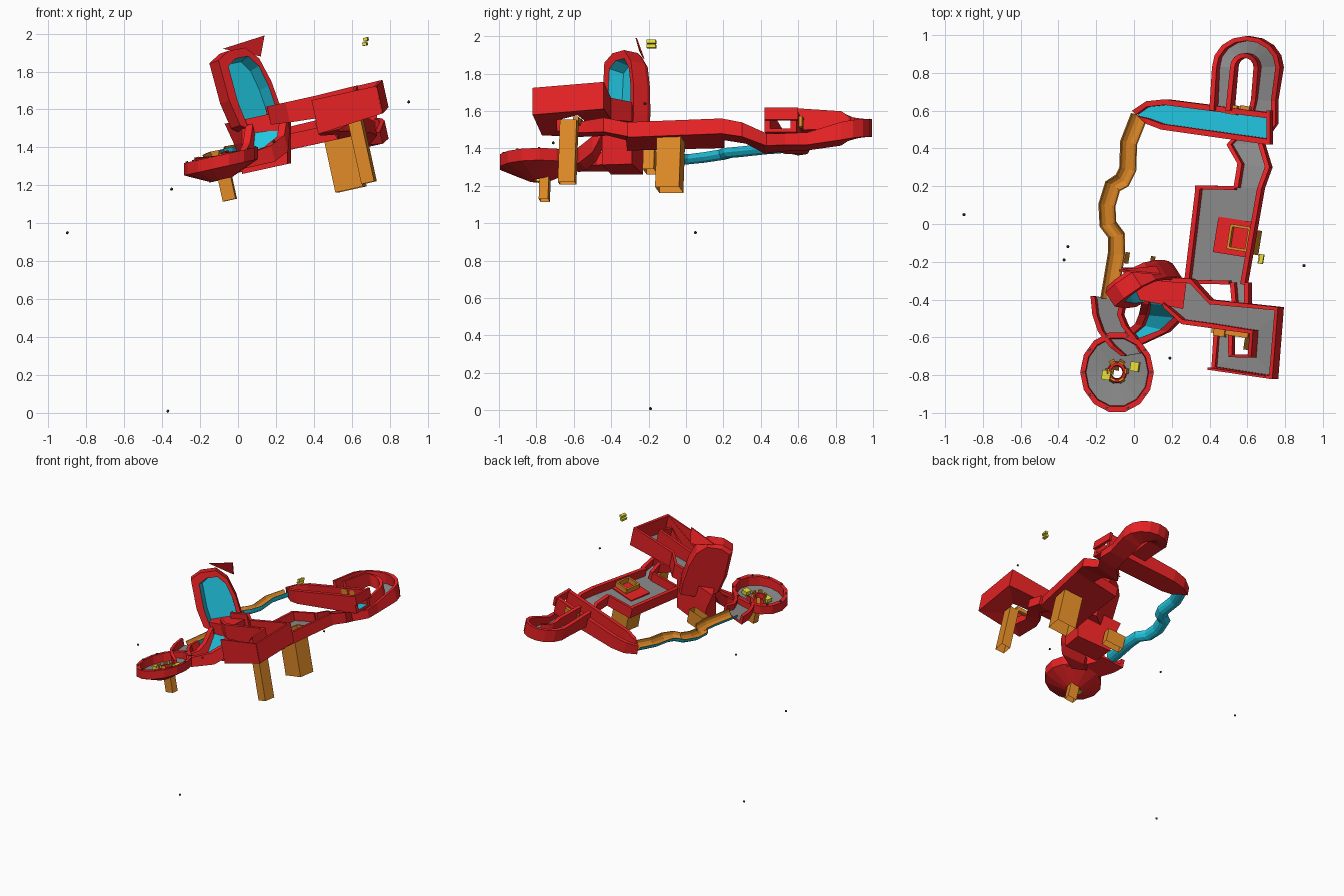
import bpy, bmesh
from math import sin, cos, pi, atan, radians
from mathutils import Vector, Euler

if "Cube" in bpy.data.objects:
    bpy.data.objects.remove(bpy.data.objects["Cube"])

S = 0.22                                   # sideways tilt of the whole track
UP = Vector((-S, 0, 1)).normalized()
TILT = Euler((0, -atan(S), radians(-9)))


def mat(name, r, g, b):
    m = bpy.data.materials.new(name)
    m.diffuse_color = (r, g, b, 1)
    m.use_nodes = True
    m.node_tree.nodes["Principled BSDF"].inputs["Base Color"].default_value = m.diffuse_color
    return m


RED = mat("red", .80, .016, .018)
CYAN = mat("cyan", .015, .56, .74)
ORANGE = mat("orange", .74, .25, .02)
YELLOW = mat("yellow", .8, .72, .04)
GREY = mat("grey", .25, .25, .25)
DARK = mat("dark", .05, .06, .06)


def at(x, y, h):
    return Vector((x, y, h + S * x))


def finish(name, bm, mats):
    bmesh.ops.recalc_face_normals(bm, faces=bm.faces)
    me = bpy.data.meshes.new(name)
    bm.to_mesh(me)
    bm.free()
    for m in mats:
        me.materials.append(m)
    ob = bpy.data.objects.new(name, me)
    bpy.context.collection.objects.link(ob)
    return ob


def loft(name, rings, seg_mats, mats, closed=False):
    """Skin a list of equal point rings; seg_mats gives a material per ring side."""
    bm = bmesh.new()
    vs = [[bm.verts.new(p) for p in r] for r in rings]
    n = len(rings[0])
    pairs = list(zip(vs, vs[1:])) + ([(vs[-1], vs[0])] if closed else [])
    for a, b in pairs:
        for i in range(n):
            j = (i + 1) % n
            bm.faces.new((a[i], a[j], b[j], b[i])).material_index = seg_mats[i]
    if not closed:
        bm.faces.new(vs[0])
        bm.faces.new(vs[-1])
    return finish(name, bm, mats)


def channel(name, stations, floor=GREY, t=.025):
    """Walled track. Station: left x, y, right x, y, floor height, wall height."""
    rings = []
    for lx, ly, rx, ry, h, w in stations:
        L, R = at(lx, ly, h), at(rx, ry, h)
        s = (R - L).normalized() * t
        d = UP * -.018
        rings.append([L + d, L + UP * w, L + s + UP * w, L + s,
                      R - s, R - s + UP * w, R + UP * w, R + d])
    return loft(name, rings, [0, 0, 0, 1, 0, 0, 0, 0], [RED, floor])


def box(name, c, size, m, rot=TILT, tube=False):
    bm = bmesh.new()
    bmesh.ops.create_cube(bm, size=1)
    bmesh.ops.scale(bm, vec=size, verts=bm.verts)
    if tube:                               # open top and bottom
        bm.normal_update()
        ends = [f for f in bm.faces if abs(f.normal.z) > .9]
        bmesh.ops.delete(bm, geom=ends, context='FACES_ONLY')
    ob = finish(name, bm, [m])
    ob.location, ob.rotation_euler = c, rot
    return ob


def wall(name, a, b, h, w, t=.02):
    """Upright end wall between two plan points."""
    A, B = at(*a, h - .018), at(*b, h - .018)
    n = (B - A).cross(UP).normalized() * t / 2
    up = UP * (w + .018)
    loft(name, [[p - n, p + n, p + n + up, p - n + up] for p in (A, B)], [0] * 4, [RED])


# upper U-turn track, dropping beneath itself
channel("upper_track", [
    (.16, -.28, .17, -.44, 1.50, .08), (.32, -.29, .27, -.53, 1.49, .09),
    (.42, -.40, .42, -.55, 1.48, .10), (.79, -.44, .64, -.58, 1.455, .13),
    (.76, -.82, .63, -.69, 1.43, .13), (.42, -.77, .53, -.69, 1.395, .05),
    (.43, -.57, .53, -.57, 1.385, .04)])
wall("upper_track_front_wall", (.42, -.765), (.76, -.815), 1.43, .13, .012)
channel("under_track", [
    (.43, -.57, .53, -.57, 1.385, .04), (.46, -.49, .56, -.52, 1.38, .05),
    (.53, -.42, .62, -.44, 1.37, .06), (.52, -.31, .62, -.31, 1.345, .06)])

# wide arena and connector to the hairpin
channel("arena_track", [
    (.28, -.30, .60, -.32, 1.345, .065), (.34, .20, .69, .19, 1.345, .065)])
wall("arena_front_wall", (.28, -.305), (.52, -.31), 1.345, .065)
wall("arena_back_wall", (.34, .195), (.55, .19), 1.345, .065)
arc = []
for i in range(9):
    a = pi * i / 8
    arc.append((.6 + .05 * cos(a), .83 + .05 * sin(a), .61 + .18 * cos(a),
                .83 + .165 * sin(a), 1.29 + .11 * i / 8, .08))
channel("hairpin_track", [
    (.54, .19, .69, .19, 1.345, .065), (.56, .32, .73, .30, 1.32, .06),
    (.50, .42, .69, .43, 1.28, .05), (.60, .53, .76, .53, 1.27, .045),
    (.63, .66, .76, .65, 1.27, .05)] + arc + [(.53, .60, .42, .60, 1.40, .10)])

# long cyan trough that narrows into the pipe
channel("cyan_trough", [
    (.73, .42, .73, .59, 1.345, .11), (.16, .50, .18, .66, 1.365, .08),
    (.08, .53, .08, .65, 1.37, .07), (.05, .55, .0, .60, 1.38, .05)], CYAN, .03)
wall("cyan_trough_end_bar", (.725, .42), (.725, .60), 1.41, .05)

# winding half pipe: orange inside, cyan outside
path = [Vector(p) for p in [
    (.03, .57, 1.41), (-.025, .43, 1.4), (-.03, .29, 1.385), (-.06, .23, 1.38),
    (-.11, .2, 1.37), (-.14, .1, 1.355), (-.135, .0, 1.345), (-.09, -.06, 1.345),
    (-.09, -.16, 1.34), (-.13, -.4, 1.335)]]
rings = []
for i, p in enumerate(path):
    d = path[min(i + 1, len(path) - 1)] - path[max(i - 1, 0)]
    side = d.cross(UP).normalized()
    half = [side * cos(k * pi / 6) - UP * sin(k * pi / 6) for k in range(7)]
    rings.append([p + UP * .015 + q * .047 for q in half]
                 + [p + UP * .015 + q * .041 for q in reversed(half)])
loft("winding_half_pipe", rings, [1] * 6 + [0] * 8, [ORANGE, CYAN])

# curved lead-in to the bowl
channel("bowl_lead_in", [
    (-.04, -.41, -.22, -.38, 1.345, .05), (-.055, -.48, -.21, -.48, 1.34, .05),
    (-.03, -.54, -.18, -.57, 1.335, .05), (.02, -.60, -.12, -.65, 1.33, .05),
    (.06, -.68, -.06, -.70, 1.325, .03)])

# round funnel bowl with open centre
prof = [(1, 1.315, 0), (1, 1.38, 0), (.86, 1.38, 0), (.84, 1.315, 1), (.27, 1.30, 0),
        (.24, 1.335, 0), (.17, 1.335, 0), (.15, 1.25, 0), (.3, 1.25, 0)]
rings = [[at(-.09 + .195 * r * cos(2 * pi * k / 14), -.785 + .215 * r * sin(2 * pi * k / 14), h)
          for r, h, _ in prof] for k in range(14)]
loft("bowl", rings, [p[2] for p in prof], [RED, GREY], closed=True)

# steep cyan chute and its base block
channel("cyan_chute", [
    (.25, -.36, .03, -.36, 1.51, .02), (.27, -.44, .05, -.42, 1.45, .05),
    (.26, -.50, .04, -.48, 1.34, .07), (.19, -.57, .02, -.53, 1.30, .07),
    (.04, -.64, -.04, -.57, 1.30, .05)], CYAN, .04)
rings = [[at(.02, -.40, h), at(.26, -.45, h), at(.28, -.29, h), at(-.07 + k, -.23, h)]
         for h, k in ((1.255, .1), (1.42, .05), (1.54, 0))]
loft("chute_base", rings, [0] * 4, [RED])

# tall arched scoop with recessed cyan lining
O = Vector((.06, -.325, 1.56))
u = Vector((.80, .55, .15)).normalized()
v = Vector((-.24, .06, .97)).normalized()
n = u.cross(v).normalized()
outline = [(-.11, -.04), (-.14, .1), (-.145, .32), (-.07, .36), (.04, .36), (.11, .29),
           (.15, .16), (.17, 0), (.17, -.1), (0, -.1)]


def scoop(shrink, depth):
    return [O + u * (a * shrink + .02 * (1 - shrink) / .35) + n * depth
            + v * (b if b < 0 else b * (.5 + shrink / 2)) for a, b in outline]


bm = bmesh.new()
loops = [[bm.verts.new(p) for p in scoop(s, d)]
         for s, d in ((.9, -.055), (1, -.03), (1, .06), (.74, .06), (.65, -.02))]
for i, (a, b) in enumerate(zip(loops, loops[1:])):
    for k in range(len(a)):
        j = (k + 1) % len(a)
        bm.faces.new((a[k], a[j], b[j], b[k])).material_index = int(i == 3)
bm.faces.new(loops[0])
bm.faces.new(loops[-1]).material_index = 1
finish("arched_scoop", bm, [RED, CYAN])

# triangular fin on the scoop
tri = [Vector(p) for p in ((-.08, -.25, 1.92), (.14, -.27, 1.99), (.12, -.23, 1.88))]
loft("top_fin", [tri, [p + Vector((0, .008, 0)) for p in tri]], [0] * 3, [RED])

# supports and brackets
for name, c, s, tube in [
        ("arena_post", (.565, -.085, 1.32), (.15, .13, .29), True),
        ("upper_post", (.655, -.63, 1.38), (.07, .09, .34), True),
        ("upper_post_arm", (.51, -.575, 1.535), (.2, .03, .03), False),
        ("return_gate", (.455, -.575, 1.53), (.06, .04, .05), False),
        ("chute_bracket", (.03, -.19, 1.33), (.14, .06, .11), True),
        ("bowl_post", (-.06, -.755, 1.20), (.07, .05, .16), True),
        ("hairpin_gate_left", (.52, .605, 1.53), (.06, .05, .06), False),
        ("hairpin_gate_right", (.59, .60, 1.54), (.05, .05, .06), False)]:
    box(name, c, s, ORANGE, tube=tube)

# framed pit in the arena
P = at(.53, -.07, 1.35)
box("pit_frame", P, (.2, .19, .012), RED)
for i, (dx, dy, sx, sy) in enumerate([(-.015, 0, .014, .13), (.085, 0, .014, .13),
                                      (.035, .06, .1, .014), (.035, -.06, .1, .014)]):
    off = Vector((dx, dy, .025))
    off.rotate(TILT)
    box(f"pit_edge_{i}", P + off, (sx, sy, .04), ORANGE)

# fins inside the bowl centre, yellow blocks
for k in range(6):
    a = k * pi / 3
    box(f"bowl_peg_{k}", at(-.09 + .05 * cos(a), -.78 + .055 * sin(a), 1.33),
        (.012, .03, .05), ORANGE, Euler((0, -atan(S), a)))
for i, c in enumerate([(-.145, -.80, 1.30), (.005, -.755, 1.335), (-.13, -.77, 1.235)]):
    box(f"yellow_block_{i}", c, (.045, .05, .03), YELLOW)
for i in range(2):
    box(f"floating_block_{i}", (.675 - .005 * i, -.185, 1.97 - .024 * i), (.022, .05, .018), YELLOW)

# rim bolts around the bowl
for k in range(10):
    p = at(-.09 + .18 * cos(k * pi / 5), -.785 + .2 * sin(k * pi / 5), 1.382)
    box(f"rim_bolt_{k}", p, (.012, .012, .008), DARK)

# loose marbles
for i, p in enumerate([(.9, -.22, 1.64), (-.9, .05, .95), (-.35, -.12, 1.18),
                       (-.37, -.19, .009), (.19, -.71, 1.43)]):
    bm = bmesh.new()
    bmesh.ops.create_icosphere(bm, subdivisions=1, radius=.009)
    finish(f"marble_{i}", bm, [DARK]).location = p
